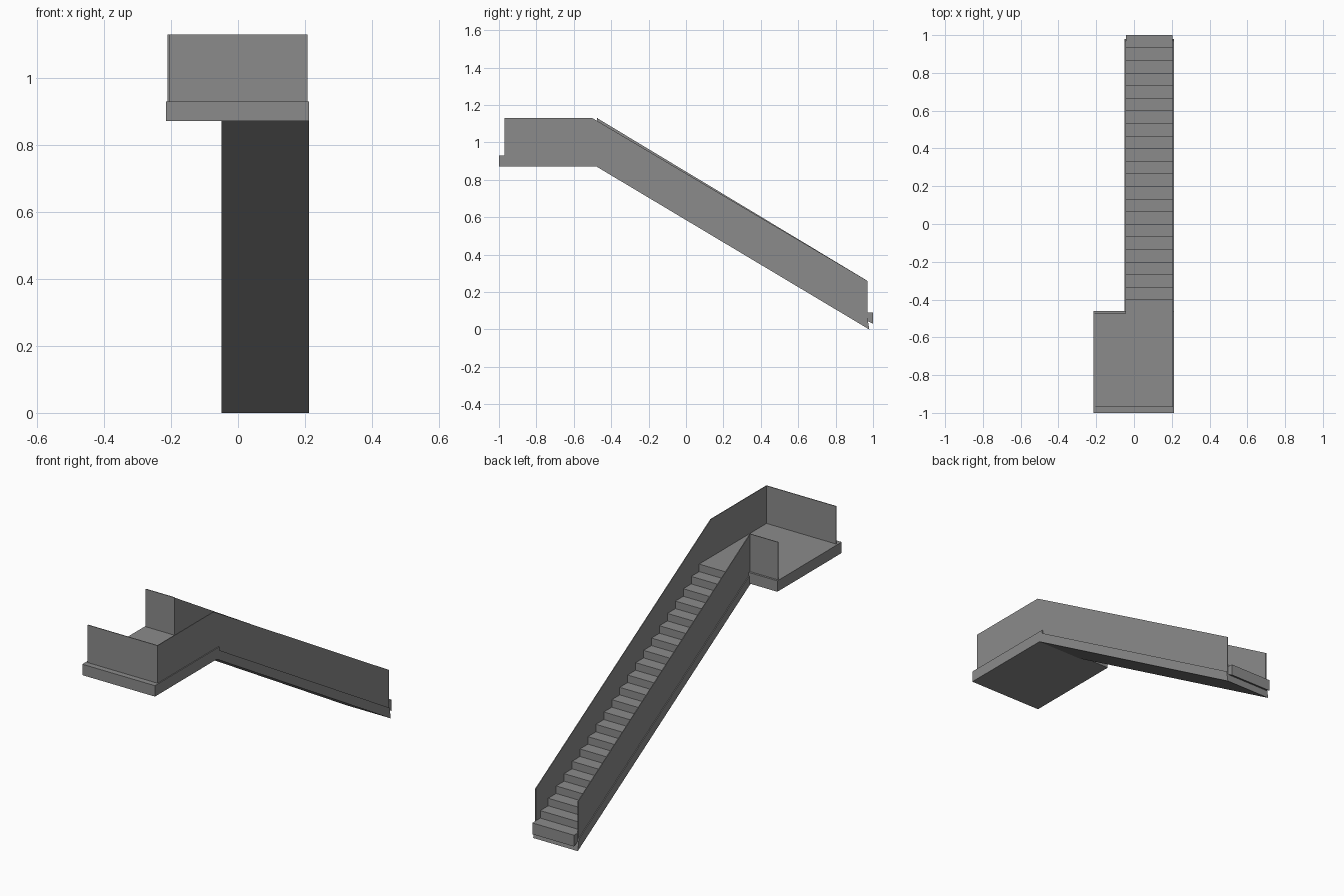
import bpy
import bmesh

cube = bpy.data.objects.get("Cube")
if cube:
    bpy.data.objects.remove(cube, do_unlink=True)

grey = bpy.data.materials.new("concrete_grey")
COLOR = (0.26, 0.26, 0.26, 1)
grey.use_nodes = True
grey.diffuse_color = COLOR
grey.node_tree.nodes["Principled BSDF"].inputs["Base Color"].default_value = COLOR


def prism(name, profile, x0, x1):
    """Extrude a (y, z) side profile from x0 to x1."""
    bm = bmesh.new()
    face = bm.faces.new([bm.verts.new((x0, y, z)) for y, z in profile])
    moved = bmesh.ops.extrude_face_region(bm, geom=[face])["geom"]
    verts = [v for v in moved if isinstance(v, bmesh.types.BMVert)]
    bmesh.ops.translate(bm, verts=verts, vec=(x1 - x0, 0, 0))
    bmesh.ops.recalc_face_normals(bm, faces=bm.faces)
    mesh = bpy.data.meshes.new(name)
    bm.to_mesh(mesh)
    bm.free()
    mesh.materials.append(grey)
    obj = bpy.data.objects.new(name, mesh)
    bpy.context.scene.collection.objects.link(obj)
    return obj


def box(name, x0, x1, y0, y1, z0, z1):
    return prism(name, [(y0, z0), (y1, z0), (y1, z1), (y0, z1)], x0, x1)


FLOOR, RAIL_TOP, UNDER = 0.93, 1.13, 0.872
WALL = 0.004
LEFT, RIGHT = 0.207, -0.046   # outer faces of the stair walls

# Landing and the sloping slab that carries the flight
box("landing", -0.215, 0.212, -1, -0.46, UNDER, FLOOR)
prism("stair_slab", [(-0.49, FLOOR), (0.97, 0.06), (0.98, 0), (-0.48, UNDER)],
      -0.05, 0.212)

# Steps climbing from the back towards the landing
COUNT, RUN, RISE = 22, 0.0667, 0.04
steps = [(1, 0.03)]
for i in range(COUNT):
    y, z = 1 - i * RUN, 0.09 + i * RISE
    steps += [(y, z), (y - RUN, z)]
steps += [(steps[-1][0], 0.9), (0.97, 0.045)]
prism("steps", steps, RIGHT + WALL, LEFT - WALL)

# Long solid railing beside the landing and the flight
prism("left_wall", [(-0.97, FLOOR), (-0.97, RAIL_TOP), (-0.5, RAIL_TOP),
                    (0.97, 0.26), (0.97, 0.06), (-0.49, FLOOR)],
      LEFT - WALL, LEFT)

# Inner railing beside the flight only
prism("right_wall", [(-0.475, 0.92), (-0.475, RAIL_TOP), (0.97, 0.26), (0.97, 0.06)],
      RIGHT, RIGHT + WALL)

# Railings across the front of the landing and beside the stair opening
box("front_wall", -0.205, LEFT, -0.97, -0.97 + WALL, FLOOR, RAIL_TOP)
box("back_wall", -0.21, RIGHT + WALL, -0.475, -0.475 + WALL, FLOOR, RAIL_TOP)
